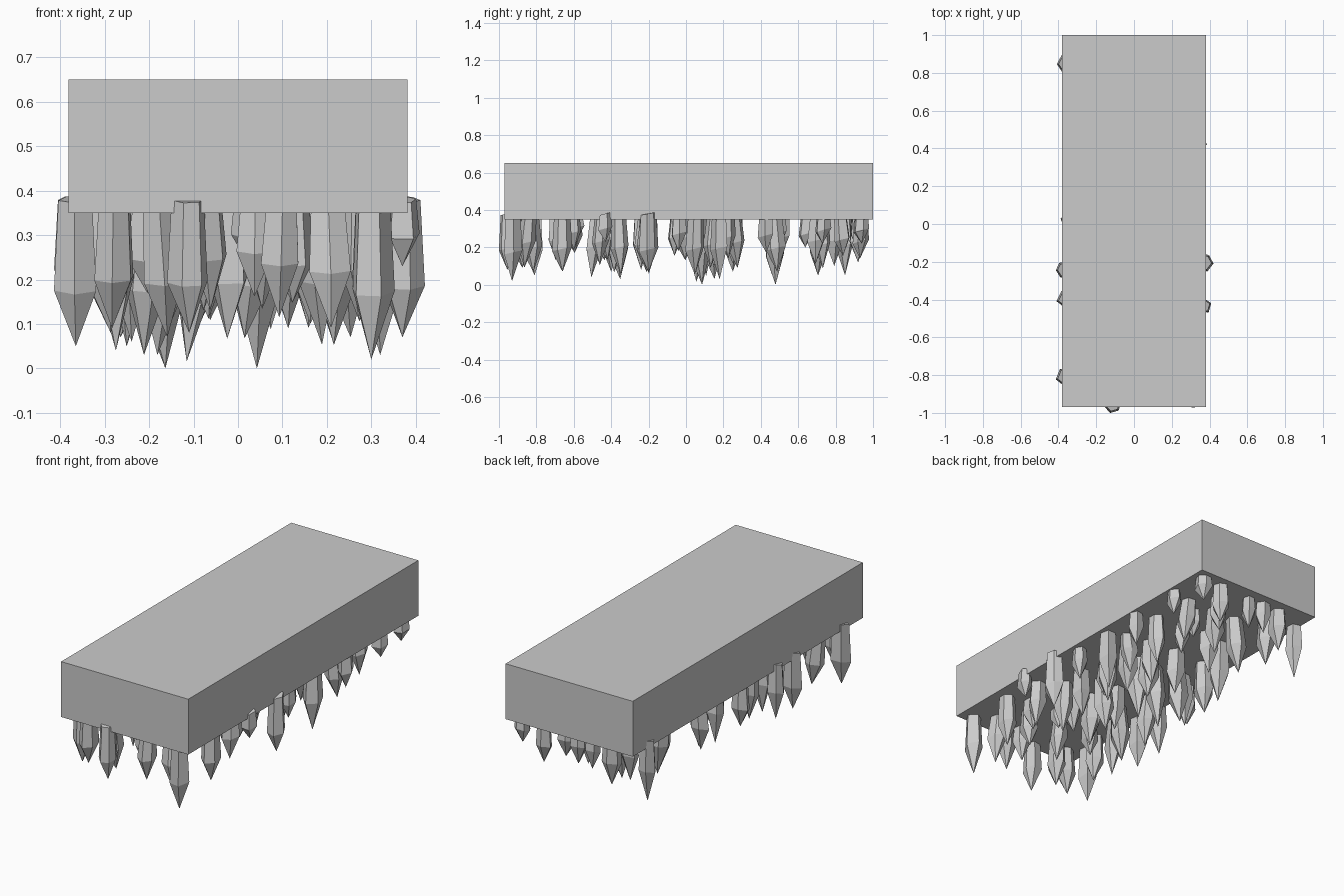
import bpy
import bmesh
import math
import random
from mathutils import Vector

if "Cube" in bpy.data.objects:
    bpy.data.objects.remove(bpy.data.objects["Cube"], do_unlink=True)

random.seed(11)

stone = bpy.data.materials.new("stone grey")
stone.use_nodes = True
colour = (0.6, 0.6, 0.6, 1)
stone.diffuse_color = colour
stone.node_tree.nodes["Principled BSDF"].inputs["Base Color"].default_value = colour


def add_object(name, bm):
    bmesh.ops.recalc_face_normals(bm, faces=bm.faces)
    mesh = bpy.data.meshes.new(name)
    bm.to_mesh(mesh)
    bm.free()
    mesh.materials.append(stone)
    obj = bpy.data.objects.new(name, mesh)
    bpy.context.collection.objects.link(obj)
    return obj


def slab(name, low, high):
    bm = bmesh.new()
    bmesh.ops.create_cube(bm, size=1)
    low, high = Vector(low), Vector(high)
    for v in bm.verts:
        v.co = (low + high) / 2 + v.co * (high - low)
    return add_object(name, bm)


def crystal(name, x, y, tip_z, lean):
    """Hanging crystal: narrow capped root, wider shoulder, pointed tip."""
    bm = bmesh.new()
    sides = random.choice((5, 6, 6))
    root_z = 0.38
    length = root_z - tip_z
    wide = 0.034 + 0.05 * length
    turn = random.uniform(0, math.tau)
    jitter = [random.uniform(0.85, 1.15) for _ in range(sides)]

    def ring(drop, radius, slant):
        verts = []
        for i, j in enumerate(jitter):
            a = turn + math.tau * i / sides
            dz = slant * math.sin(a)
            verts.append(bm.verts.new((
                x + lean.x * drop + radius * j * math.cos(a),
                y + lean.y * drop + radius * j * math.sin(a),
                root_z - drop + dz)))
        return verts

    root = ring(0, wide * 0.8, 0.008)
    shoulder = ring(length * random.uniform(0.5, 0.62), wide, 0.012)
    tip = bm.verts.new((x + lean.x * length, y + lean.y * length, tip_z))
    bm.faces.new(root)
    for i in range(sides):
        k = (i + 1) % sides
        bm.faces.new((root[i], root[k], shoulder[k], shoulder[i]))
        bm.faces.new((shoulder[i], shoulder[k], tip))
    return add_object(name, bm)


# Slab that the crystals hang from
slab("ceiling_slab", (-0.381, -0.97, 0.35), (0.381, 1, 0.65))

# Crystals along the rim, hanging straight: x, y, tip height
rim = [
    (0.32, 0.94, 0.22), (0.2, 0.93, 0.14), (0, 0.92, 0.18), (-0.09, 0.93, 0.18),
    (-0.2, 0.92, 0.12), (-0.365, 0.85, 0.05), (0.345, 0.73, 0.22),
    (0.345, 0.43, 0.17), (0.32, 0.18, 0.03), (0.33, -0.04, 0.18),
    (0.37, -0.2, 0.07), (0.37, -0.43, 0.23), (0.3, -0.66, 0.07),
    (0.3, -0.93, 0.02), (-0.11, -0.955, 0.08), (-0.365, -0.81, 0.05),
    (-0.36, -0.4, 0.07), (-0.37, -0.24, 0.08), (-0.34, 0.02, 0.13),
]
for i, spot in enumerate(rim):
    crystal(f"rim_crystal_{i + 1}", *spot, Vector((0, 0)))

# Crystals in rows under the slab: row y, tip heights, x positions
rows = [
    (0.81, 0.1, (-0.22, 0.12)),
    (0.73, 0.05, (-0.08, 0.06, 0.22)),
    (0.64, 0.2, (0.14,)),
    (0.44, 0, (-0.19,)),
    (0.46, 0.07, (0.24,)),
    (0.52, 0.13, (-0.06, 0.09)),
    (0.25, 0.07, (-0.25, -0.06, 0.1, 0.24)),
    (0.15, 0.03, (-0.17, 0.02, 0.17)),
    (0.06, 0, (0.05, -0.24, -0.08, 0.22)),
    (-0.03, 0.13, (-0.16, 0.14)),
    (-0.2, 0.06, (-0.26, -0.07, 0.04, 0.18)),
    (-0.35, 0.03, (-0.19, -0.02, 0.16)),
    (-0.46, 0.04, (-0.28, -0.08, 0.06, 0.27)),
    (-0.61, 0.17, (-0.2, 0.02, 0.18)),
    (-0.69, 0.08, (-0.31, -0.07, 0.12)),
    (-0.83, 0.07, (-0.18, 0.04, 0.2)),
    (-0.9, 0.09, (-0.28, 0.1)),
]
count = 0
for row_y, tip_z, columns in rows:
    for n, x in enumerate(columns):
        count += 1
        shorter = 0 if n == 0 else random.uniform(0, 0.1)
        lean = Vector((random.uniform(-0.1, 0.1), random.uniform(-0.1, 0.1)))
        crystal(f"inner_crystal_{count}", x,
                row_y + random.uniform(-0.025, 0.025), tip_z + shorter, lean)
